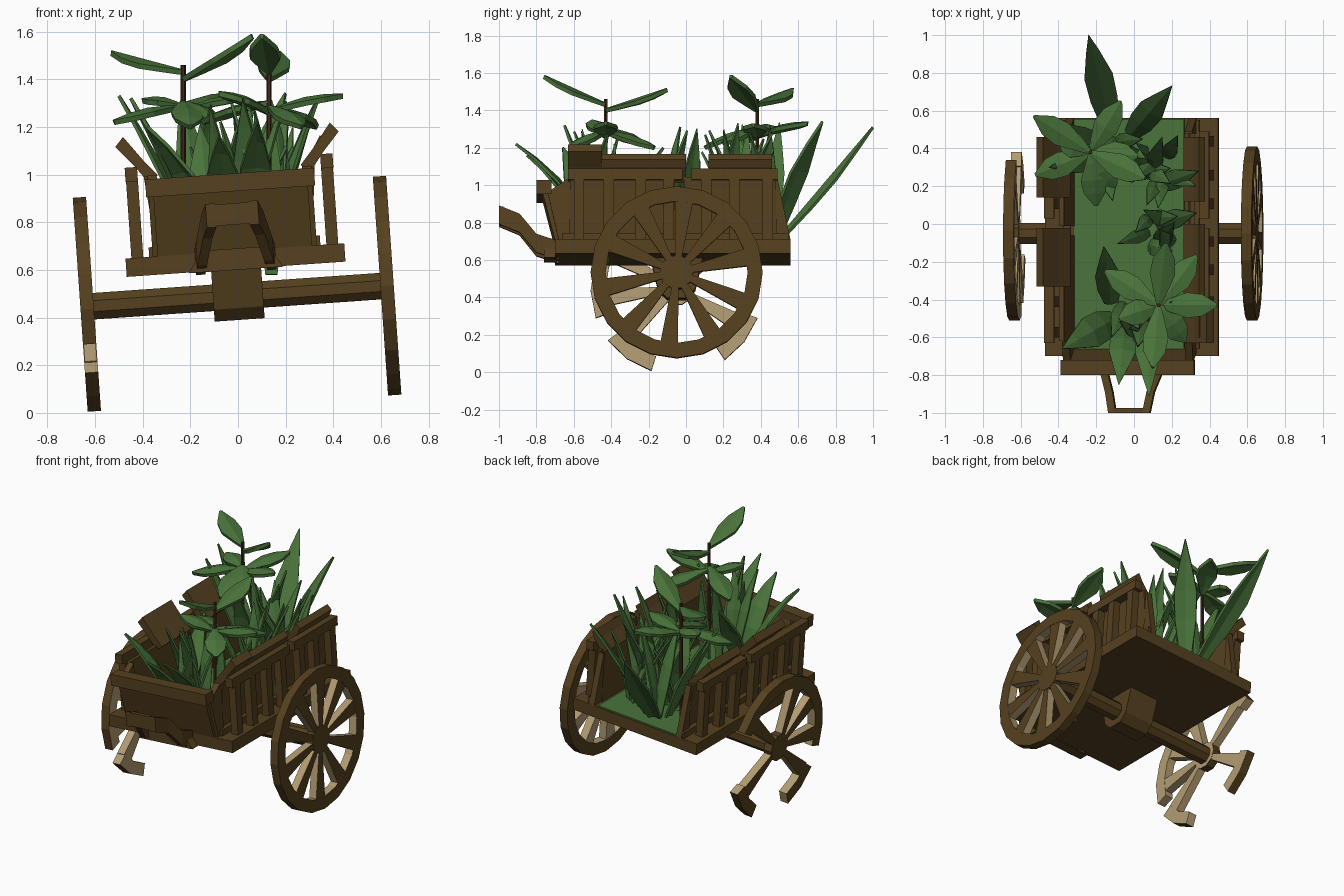
import bpy, bmesh, math, random
from mathutils import Vector, Matrix

random.seed(4)
cube = bpy.data.objects.get("Cube")
if cube:
    bpy.data.objects.remove(cube)


def material(name, rgb):
    m = bpy.data.materials.new(name)
    m.use_nodes = True
    m.diffuse_color = (*rgb, 1)
    m.node_tree.nodes["Principled BSDF"].inputs["Base Color"].default_value = (*rgb, 1)
    return m


brown = material("brown wood", (0.092, 0.052, 0.014))
tan = material("bare pale wood", (0.45, 0.33, 0.17))
green = material("leaf green", (0.066, 0.17, 0.042))
stem_brown = material("stem brown", (0.05, 0.02, 0.01))

# The whole cart leans sideways on its damaged wheel
TILT = Matrix.Translation((0, 0, 0.49)) @ Matrix.Rotation(math.radians(-4), 4, 'Y')


def finish(name, bm, mats, matrix=None):
    bmesh.ops.recalc_face_normals(bm, faces=bm.faces)
    me = bpy.data.meshes.new(name)
    bm.to_mesh(me)
    bm.free()
    for m in mats:
        me.materials.append(m)
    ob = bpy.data.objects.new(name, me)
    bpy.context.collection.objects.link(ob)
    if matrix:
        ob.matrix_world = matrix
    return ob


def add_prism(bm, pts, axis, a, b):
    """Extrude a 2D outline along one axis; returns the new faces."""
    def place(p, h):
        c = list(p)
        c.insert("xyz".index(axis), h)
        return bm.verts.new(c)
    lo = [place(p, a) for p in pts]
    hi = [place(p, b) for p in pts]
    n = len(pts)
    faces = [bm.faces.new(lo[::-1]), bm.faces.new(hi)]
    for i in range(n):
        j = (i + 1) % n
        faces.append(bm.faces.new((lo[i], lo[j], hi[j], hi[i])))
    return faces


def prism(name, pts, axis, a, b, mat=brown):
    bm = bmesh.new()
    add_prism(bm, pts, axis, a, b)
    return finish(name, bm, [mat], TILT)


def box(name, x, y, z, mat=brown):
    return prism(name, [(x[0], y[0]), (x[1], y[0]), (x[1], y[1]), (x[0], y[1])], 'z', *z, mat)


def polar(r, deg, cy=-0.05):
    a = math.radians(deg)
    return (cy + r * math.cos(a), r * math.sin(a))


# Wheels: pale wood shows on spoke sides, and on the inner face of the broken wheel
def wheel(name, x, arcs, spokes, broken):
    bm = bmesh.new()
    inner = 0 if x > 0 else 1
    x0, x1 = x - 0.028, x + 0.028
    for a0, a1 in arcs:
        n = max(2, round((a1 - a0) / 18))
        for i in range(n):
            s, e = a0 + (a1 - a0) * i / n, a0 + (a1 - a0) * (i + 1) / n
            faces = add_prism(bm, [polar(0.38, s), polar(0.46, s), polar(0.46, e), polar(0.38, e)], 'x', x0, x1)
            for k in (2, 4, 5):
                faces[k].material_index = 1
            if broken:
                faces[inner].material_index = 1
    for a in spokes:
        faces = add_prism(bm, [polar(0.06, a - 16), polar(0.39, a - 7),
                               polar(0.39, a + 7), polar(0.06, a + 16)], 'x', x0 + 0.002, x1 - 0.002)
        for f in faces[2:] + [faces[inner]]:
            f.material_index = 1
    hub = add_prism(bm, [polar(0.09, 36 * i) for i in range(10)], 'x', x0, x1)
    if broken:
        hub[inner].material_index = 1
    return finish(name, bm, [brown, tan], TILT)


wheel("left_wheel", 0.627, [(0, 360)], [12 + 36 * k for k in range(10)], False)
wheel("broken_right_wheel", -0.635, [(32, 200), (217, 253), (304, 340)],
      [43, 115, 151, 187, 223, 331], True)

# Axle and its block
prism("axle", [polar(0.06, 45 * i + 22) for i in range(8)], 'x', -0.61, 0.6)
prism("axle_block", [(-0.19, 0.12), (-0.15, -0.05), (-0.1, -0.1), (0, -0.1), (0.05, -0.05), (0.09, 0.12)],
      'x', -0.105, 0.105)

# Bed with mossy floor
box("bed", (-0.46, 0.46), (-0.7, 0.56), (0.113, 0.19))
box("moss_floor", (-0.31, 0.28), (-0.69, 0.555), (0.19, 0.199), green)

# Front board, rail and pull handle
prism("front_board", [(-0.7, 0.19), (-0.66, 0.19), (-0.72, 0.46), (-0.77, 0.46)], 'x', -0.325, 0.325)
box("front_rail", (-0.355, 0.355), (-0.8, -0.72), (0.44, 0.515))
for s in (-1, 1):
    bm = bmesh.new()
    path = [(0.15, -0.68, 0.15), (0.14, -0.8, 0.19), (0.11, -0.89, 0.3), (0.09, -1, 0.345)]
    rings = []
    for u, y, w in path:
        rings.append([bm.verts.new((s * (u + i), y, w + j))
                      for i, j in ((-0.02, -0.05), (0.02, -0.05), (0.02, 0.05), (-0.02, 0.05))])
    for r, q in zip(rings, rings[1:]):
        for i in range(4):
            bm.faces.new((r[i], r[i - 1], q[i - 1], q[i]))
    bm.faces.new(rings[0])
    bm.faces.new(rings[-1])
    finish("handle_arm", bm, [brown], TILT)
box("handle_bar", (-0.09, 0.09), (-1, -0.975), (0.3, 0.39))
prism("handle_bracket", [(-0.2, 0.11), (0.2, 0.11), (0.14, 0.2), (-0.14, 0.2)], 'y', -0.76, -0.69)

# Side walls: inner panels, outer stakes, rails and flared broken planks
for s in (-1, 1):
    def lean(name, pts, y):
        prism(name, [(s * u, w) for u, w in pts], 'y', *y)

    def plank_end(name, pts):
        prism(name, pts, 'x', *sorted((s * 0.305, s * 0.345)))
    for y in ((-0.62, -0.06), (-0.01, 0.48)):
        lean("side_panel", [(0.3, 0.19), (0.325, 0.19), (0.36, 0.53), (0.335, 0.53)], y)
    plank_end("panel_tail", [(0.48, 0.19), (0.56, 0.19), (0.49, 0.52), (0.48, 0.52)])
    plank_end("panel_front", [(-0.68, 0.19), (-0.62, 0.19), (-0.62, 0.53), (-0.74, 0.45)])
    for y in (-0.6, -0.44, -0.27, -0.12, 0.08, 0.23, 0.41):
        lean("stake", [(0.385, 0.19), (0.435, 0.19), (0.435, 0.56), (0.385, 0.56)], (y, y + 0.055))
    for y in ((-0.63, -0.02), (0.03, 0.49)):
        lean("side_rail", [(0.385, 0.51), (0.437, 0.51), (0.437, 0.57), (0.385, 0.57)], y)
    lean("lower_strip", [(0.32, 0.19), (0.36, 0.19), (0.36, 0.23), (0.32, 0.23)], (-0.66, 0.55))
    low = [(0.3, 0.53), (0.34, 0.5), (0.4, 0.58), (0.42, 0.62), (0.39, 0.65), (0.36, 0.6)]
    tall = low[:3] + [(0.47, 0.66), (0.435, 0.7)] + low[5:]
    if s > 0:
        lean("flared_plank", low, (-0.6, 0.0))
        lean("flared_plank", low, (0.12, 0.46))
        lean("flared_plank", tall, (-0.63, -0.45))
    else:
        lean("flared_plank", tall, (-0.33, -0.02))
        lean("flared_plank", tall, (0.14, 0.46))


# Foliage
def add_leaf(bm, base, tip, width, bulge, shape):
    base, tip = Vector(base), Vector(tip)
    d = tip - base
    side = d.cross(Vector((0, 0, 1))).normalized()
    up = side.cross(d).normalized()
    rows = []
    for t, k in shape:
        c = base + d * t + up * bulge * math.sin(math.pi * t)
        rows.append([bm.verts.new(c + side * width * k * i / 2 - up * width * 0.12 * k * abs(i))
                     for i in (-1, 0, 1)])
    for a, b in zip(rows, rows[1:]):
        for i in (0, 1):
            bm.faces.new((a[i], a[i + 1], b[i + 1], b[i]))


def foliage(name, leaves, shape, thick):
    bm = bmesh.new()
    for leaf in leaves:
        add_leaf(bm, *leaf, shape)
    ob = finish(name, bm, [green])
    mod = ob.modifiers.new("thickness", 'SOLIDIFY')
    mod.thickness = thick
    mod.offset = 0


BROAD = [(0, 0.12), (0.2, 0.5), (0.5, 1), (0.75, 0.85), (1, 0.1)]
BLADE = [(0, 0.55), (0.3, 0.95), (0.55, 1), (0.8, 0.5), (1, 0.02)]

# Two tall stems, each with upper and lower whorls of broad leaves
plants = {
    "front_plant": ((0.13, -0.43), [(0.1, -0.76, 1.58), (0.17, -0.1, 1.51)],
                    [(0.44, -0.43, 1.33), (0.33, -0.17, 1.2), (-0.15, -0.25, 1.22),
                     (-0.08, -0.5, 1.34), (0.27, -0.62, 1.2)]),
    "rear_plant": ((-0.23, 0.38), [(-0.53, 0.57, 1.51), (0.06, 0.24, 1.58)],
                   [(-0.07, 0.65, 1.33), (-0.52, 0.26, 1.22), (-0.2, 0.1, 1.2),
                    (0.02, 0.36, 1.32), (-0.4, 0.45, 1.31), (-0.1, 0.2, 1.22)]),
}
for name, ((x, y), upper, lower) in plants.items():
    bm = bmesh.new()
    add_prism(bm, [(x + 0.011 * math.cos(k * math.pi / 3), y + 0.011 * math.sin(k * math.pi / 3))
                   for k in range(6)], 'z', 0.7, 1.46)
    finish(name + "_stem", bm, [stem_brown])
    leaves = [((x, y, z), tip, 0.13, 0.0) for tip, z in zip(upper, (1.43, 1.4))]
    leaves += [((x, y, 1.26 + 0.02 * (i % 3)), tip, 0.13, 0.02) for i, tip in enumerate(lower)]
    foliage(name + "_leaves", leaves, BROAD, 0.022)

# Large outer blades at the front and back, one rooted through the bed
big = [((-0.12, 0.5, 0.72), (-0.24, 1.0, 1.31), 0.15, 0.0),
       ((-0.02, 0.47, 0.72), (0.2, 0.73, 1.34), 0.14, 0.03),
       ((-0.1, -0.5, 0.72), (-0.38, -0.66, 1.2), 0.17, 0.05),
       ((-0.05, -0.55, 0.72), (-0.08, -0.85, 1.16), 0.14, 0.06),
       ((-0.12, -0.42, 0.72), (-0.16, -0.12, 1.2), 0.13, 0.03),
       ((0.07, -0.5, 0.72), (0.08, -0.91, 1.22), 0.13, 0.06),
       ((0.05, -0.48, 0.72), (0.02, -0.65, 1.32), 0.11, 0.03),
       ((0.14, -0.43, 0.58), (0.15, -0.38, 1.22), 0.09, 0.0),
       ((-0.15, 0.35, 0.72), (-0.45, 0.3, 1.32), 0.11, 0.02),
       ((-0.18, 0.45, 0.72), (-0.5, 0.5, 1.33), 0.1, 0.02),
       ((0.12, 0.2, 0.72), (0.34, 0.28, 1.33), 0.1, 0.02),
       ((0.12, 0.0, 0.72), (0.33, 0.06, 1.3), 0.1, 0.02)]
foliage("large_blades", big, BLADE, 0.015)

# Tufts of smaller blades: centre, count, spread
small = []
for (cx, cy), count, spread in [((0.13, 0.3), 11, 0.24), ((0.13, -0.02), 8, 0.18),
                                ((-0.1, 0.38), 7, 0.22), ((0, -0.48), 7, 0.22)]:
    for i in range(count):
        a = 2 * math.pi * (i + random.random()) / count
        bx = cx + random.uniform(-0.07, 0.07)
        by = cy + random.uniform(-0.1, 0.1)
        reach = spread * random.uniform(0.4, 1)
        small.append(((bx, by, 0.7),
                      (bx + math.cos(a) * reach, by + math.sin(a) * reach, random.uniform(1.05, 1.32)),
                      random.uniform(0.07, 0.1), 0.03))
foliage("small_blades", small, BLADE, 0.012)
